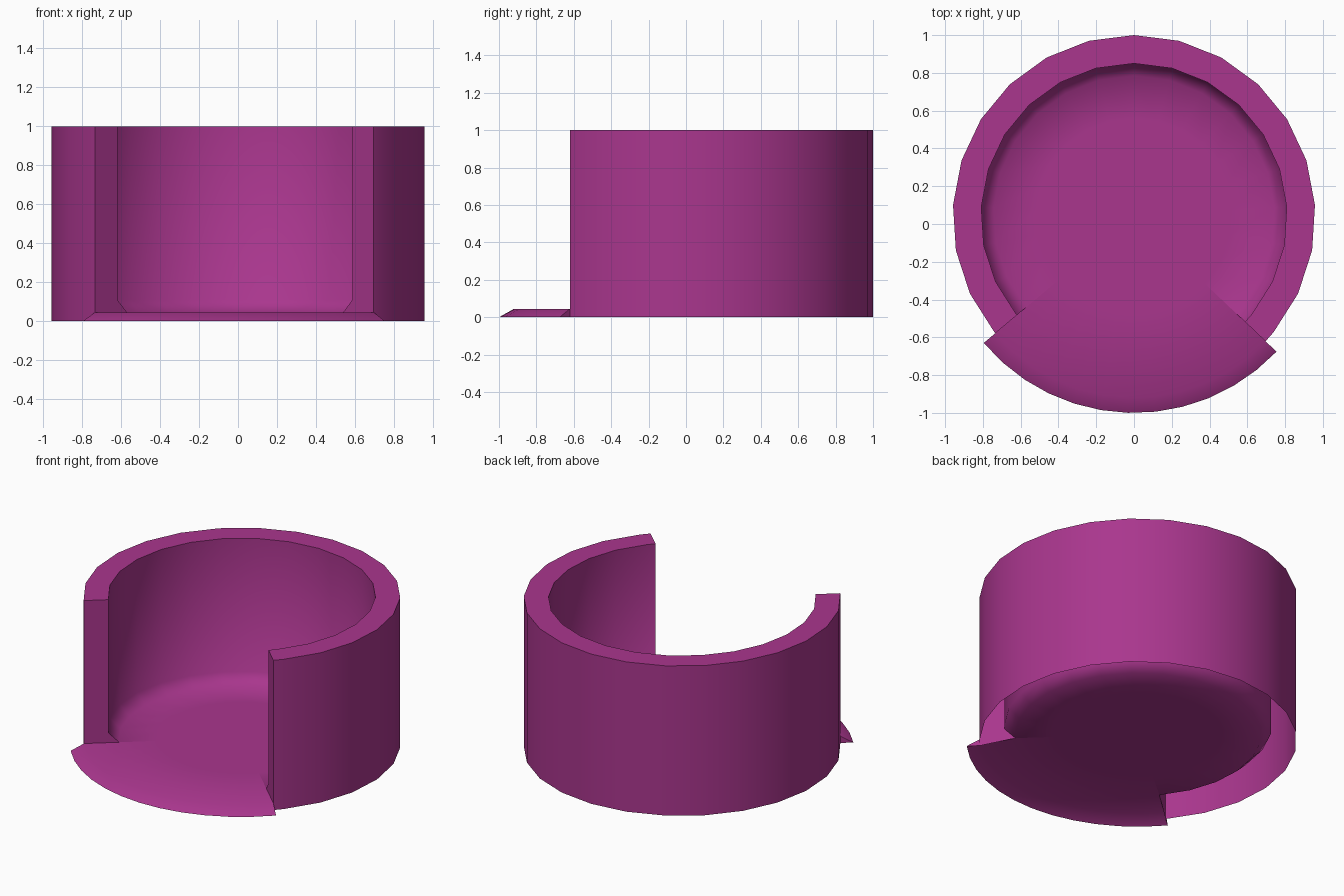
import bpy, bmesh, math

if "Cube" in bpy.data.objects:
    bpy.data.objects.remove(bpy.data.objects["Cube"])

CY = 0.04                     # axis of revolution sits slightly behind the origin
LEFT, RIGHT = -130.1, 133.5   # wall ends, degrees clockwise from the back
STEP = 14.4
FLOOR_Z = 0.045

mat = bpy.data.materials.new("magenta")
mat.diffuse_color = (0.40, 0.037, 0.27, 1)
mat.use_nodes = True
mat.node_tree.nodes["Principled BSDF"].inputs["Base Color"].default_value = mat.diffuse_color


def point(r, z, a):
    a = math.radians(a)
    return (r * math.sin(a), CY + r * math.cos(a), z)


def revolve(name, profile, angles, caps=None):
    """Sweep an (r, z) profile through the angles; cap outline closes both ends."""
    bm = bmesh.new()
    rings = [[bm.verts.new(point(r, z, a)) for r, z in profile] for a in angles]
    for r0, r1 in zip(rings, rings[1:]):
        for j in range(len(profile) - 1):
            bm.faces.new((r0[j], r0[j + 1], r1[j + 1], r1[j]))
    if caps:
        bm.faces.new([bm.verts.new(point(r, z, angles[0])) for r, z in reversed(caps)])
        bm.faces.new([bm.verts.new(point(r, z, angles[-1])) for r, z in caps])
    bmesh.ops.remove_doubles(bm, verts=bm.verts, dist=1e-4)
    mesh = bpy.data.meshes.new(name)
    bm.to_mesh(mesh)
    bm.free()
    obj = bpy.data.objects.new(name, mesh)
    bpy.context.collection.objects.link(obj)
    mesh.materials.append(mat)
    bpy.ops.object.select_all(action='DESELECT')
    obj.select_set(True)
    bpy.context.view_layer.objects.active = obj
    bpy.ops.object.shade_smooth_by_angle(angle=math.radians(50))
    return obj


wall_angles = [LEFT] + [STEP * i for i in range(-9, 10)] + [RIGHT]
span = 360 + LEFT - RIGHT
lip_angles = [RIGHT + span * i / 12 for i in range(13)]

# Hollow wall, open underneath, with a chamfer running into the floor
wall = [(0.96, 0), (0.96, 1), (0.81, 1), (0.81, 0.11), (0.745, FLOOR_Z)]
revolve("wall", wall + [(0.515, FLOOR_Z)], wall_angles, caps=wall)

# Front lip: floor extended past the opening, sloping to the ground
lip = [(1.04, 0), (0.96, FLOOR_Z)]
revolve("front_lip", lip + [(0.515, FLOOR_Z)], lip_angles, caps=lip + [(0.96, 0)])

# Centre of the floor
revolve("floor_disc", [(0.515, FLOOR_Z), (0, FLOOR_Z)], wall_angles + lip_angles[1:])
